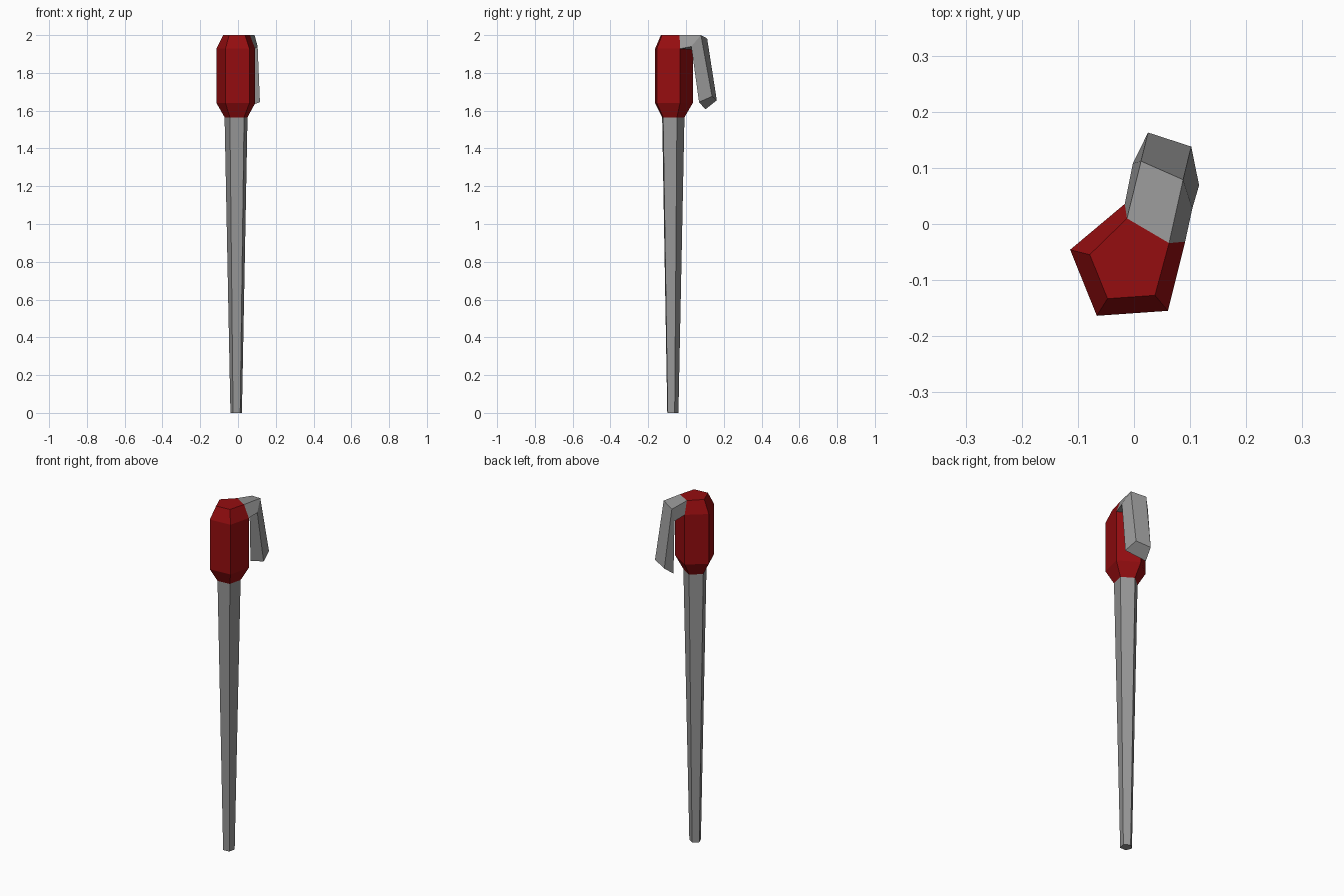
import bpy, math
from mathutils import Vector

if "Cube" in bpy.data.objects:
    bpy.data.objects.remove(bpy.data.objects["Cube"])

CX, CY = -0.009, -0.072          # axis of the shaft and head
PHASE = math.radians(22)         # first pentagon corner; corners 0 and 1 face the lever


def material(name, rgb):
    m = bpy.data.materials.new(name)
    m.diffuse_color = (*rgb, 1)
    m.use_nodes = True
    m.node_tree.nodes["Principled BSDF"].inputs["Base Color"].default_value = m.diffuse_color
    return m


red = material("dark red", (0.30, 0.004, 0.005))
grey = material("grey", (0.31, 0.31, 0.31))


def pentagon(r, z):
    return [Vector((CX + r * math.cos(PHASE + i * math.tau / 5),
                    CY + r * math.sin(PHASE + i * math.tau / 5), z)) for i in range(5)]


def loft(name, rings, mat, cap_start=True, cap_end=True, skip=()):
    """Skin a list of equal rings; skip holds (ring, side) faces left open."""
    n = len(rings[0])
    verts = [v for ring in rings for v in ring]
    faces = []
    for k in range(len(rings) - 1):
        for i in range(n):
            if (k, i) not in skip:
                j = (i + 1) % n
                faces.append((k*n + i, k*n + j, (k+1)*n + j, (k+1)*n + i))
    if cap_start:
        faces.append(tuple(reversed(range(n))))
    if cap_end:
        faces.append(tuple(range(len(verts) - n, len(verts))))
    me = bpy.data.meshes.new(name)
    me.from_pydata(verts, [], faces)
    me.materials.append(mat)
    me.update()
    ob = bpy.data.objects.new(name, me)
    bpy.context.collection.objects.link(ob)
    return ob


# Tapered shaft
loft("shaft", [pentagon(0.032, 0), pentagon(0.064, 1.565)], grey, cap_end=False)

# Head: chamfered pentagonal block, pulled slightly towards the lever at the top
top = pentagon(0.072, 2.0)
top[0] = Vector((0.0625, -0.034, 2.0))
top[1] = Vector((-0.0125, 0.010, 2.0))
upper = pentagon(0.108, 1.928)
loft("head", [pentagon(0.064, 1.565), pentagon(0.108, 1.64), upper, top], red,
     cap_start=False, skip={(2, 0)})

# Lever: grows out of the open chamfer, then bends down beside the head
root = [upper[0], upper[1], top[1], top[0]]
bend = [Vector(p) for p in ((0.104, 0.028, 1.94), (-0.002, 0.108, 1.915),
                            (0.0125, 0.112, 1.982), (0.0875, 0.079, 2.0))]
tip = [Vector(p) for p in ((0.116, 0.069, 1.645), (0.008, 0.103, 1.607),
                           (0.025, 0.163, 1.655), (0.102, 0.138, 1.676))]
lever = loft("lever", [root, bend, tip], grey, cap_start=False)

# Make the lever's faces point outwards
import bmesh
bm = bmesh.new()
bm.from_mesh(lever.data)
bmesh.ops.recalc_face_normals(bm, faces=bm.faces)
bm.to_mesh(lever.data)
bm.free()
